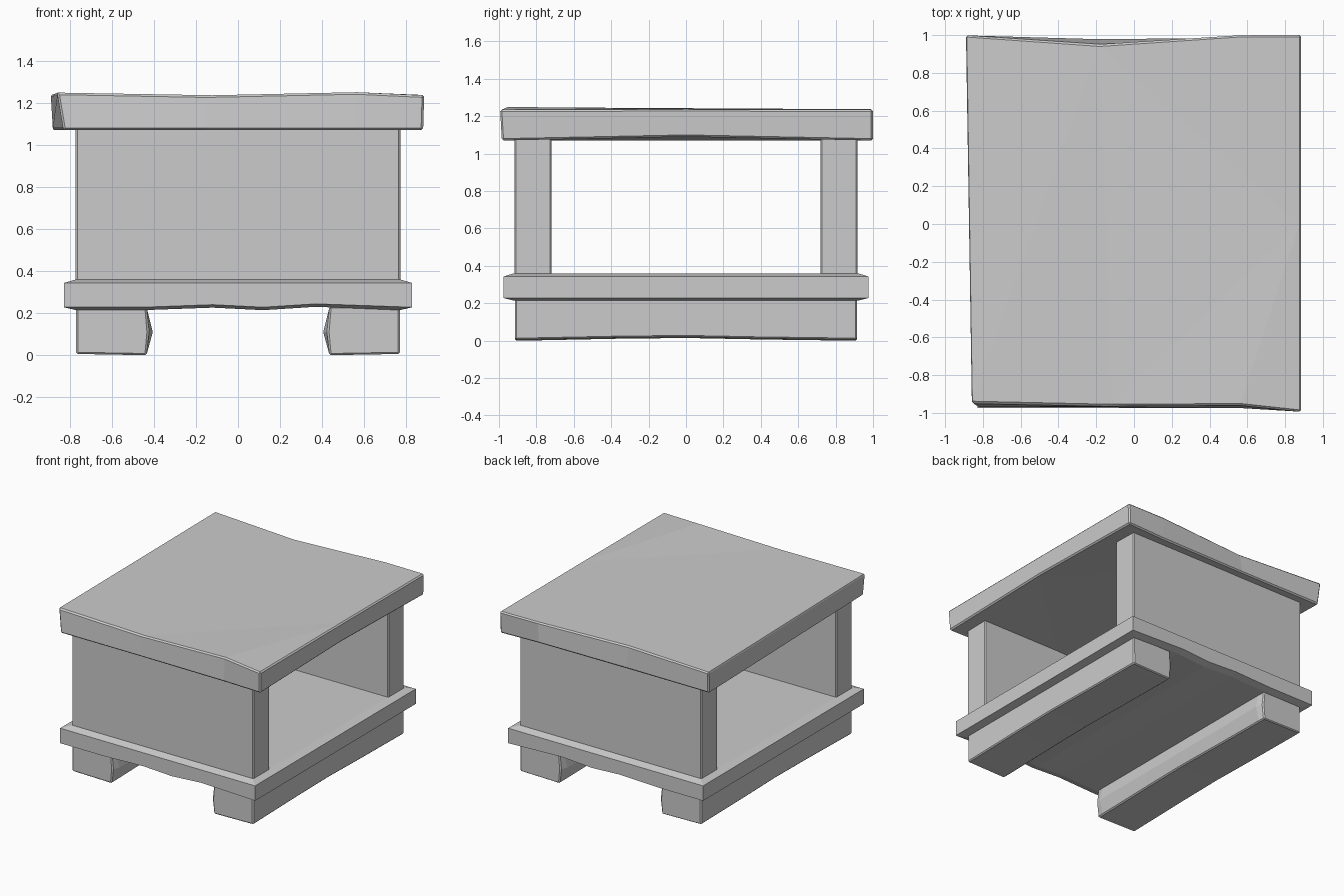
import bpy, bmesh

if "Cube" in bpy.data.objects:
    bpy.data.objects.remove(bpy.data.objects["Cube"])


def loft(name, loops, bevel=0.01):
    """Skin a stack of equal-length loops and cap both ends."""
    bm = bmesh.new()
    rows = [[bm.verts.new(p) for p in loop] for loop in loops]
    n = len(rows[0])
    for a, b in zip(rows, rows[1:]):
        for i in range(n):
            j = (i + 1) % n
            bm.faces.new((a[i], a[j], b[j], b[i]))
    bm.faces.new(rows[0][::-1])
    bm.faces.new(rows[-1])
    bmesh.ops.triangulate(bm, faces=[f for f in bm.faces if len(f.verts) > 4])
    bmesh.ops.recalc_face_normals(bm, faces=bm.faces)
    me = bpy.data.meshes.new(name)
    bm.to_mesh(me)
    bm.free()
    ob = bpy.data.objects.new(name, me)
    bpy.context.collection.objects.link(ob)
    if bevel:
        mod = ob.modifiers.new("worn_edges", 'BEVEL')
        mod.width = bevel
        mod.limit_method = 'ANGLE'
        mod.angle_limit = 0.7
    return ob


def rect(x0, x1, y0, y1, z):
    return [(x0, y0, z), (x1, y0, z), (x1, y1, z), (x0, y1, z)]


# Thick, slightly warped table top
loft("table_top", [
    [(-.83, -.97, 1.07), (-.15, -.97, 1.07), (.56, -.975, 1.07), (.88, -.985, 1.07),
     (.88, 0, 1.09), (.88, 1, 1.07), (.56, .985, 1.07), (-.18, .98, 1.07), (-.88, .98, 1.07)],
    [(-.86, -.95, 1.248), (-.15, -.965, 1.235), (.56, -.96, 1.25), (.885, -.995, 1.235),
     (.885, 0, 1.237), (.885, 1, 1.235), (.56, 1, 1.237), (-.18, .95, 1.232), (-.89, 1, 1.237)],
])

# Front and back panels, open at the sides
for name, y in (("front_panel", -.818), ("back_panel", .818)):
    loft(name, [rect(-.772, .772, y - .098, y + .098, z) for z in (.33, 1.1)], .008)


# Lower shelf with sloped rims and an uneven underside
def shelf_loop(x, y, z, wave=0):
    xs = (-.45, -.12, .12, .37)
    dz = (0, .012, 0, .016)
    front = [(a, -y, z + d * wave) for a, d in zip(xs, dz)]
    back = [(a, y, z + d * wave) for a, d in reversed(list(zip(xs, dz)))]
    return [(-x, -y, z), *front, (x, -y, z), (x, y, z), *back, (-x, y, z)]


loft("lower_shelf", [shelf_loop(.77, .92, .214, 1), shelf_loop(.828, .975, .228, 1),
                     shelf_loop(.828, .975, .343), shelf_loop(.77, .92, .36)], 0)

# Two runners with a ridged inner side and wavy bottom
for name, s in (("left_runner", -1), ("right_runner", 1)):
    loops = []
    for y, ridge, dz in ((-.915, .425, 0), (-.86, .405, 0), (-.37, .41, .01), (0, .407, .014),
                         (.4, .41, .006), (.86, .405, 0), (.915, .425, 0)):
        loops.append([(s * .77, y, .006 + dz), (s * .77, y, .23), (s * .435, y, .23),
                      (s * ridge, y, .11), (s * .435, y, dz)])
    loft(name, loops, .008)
